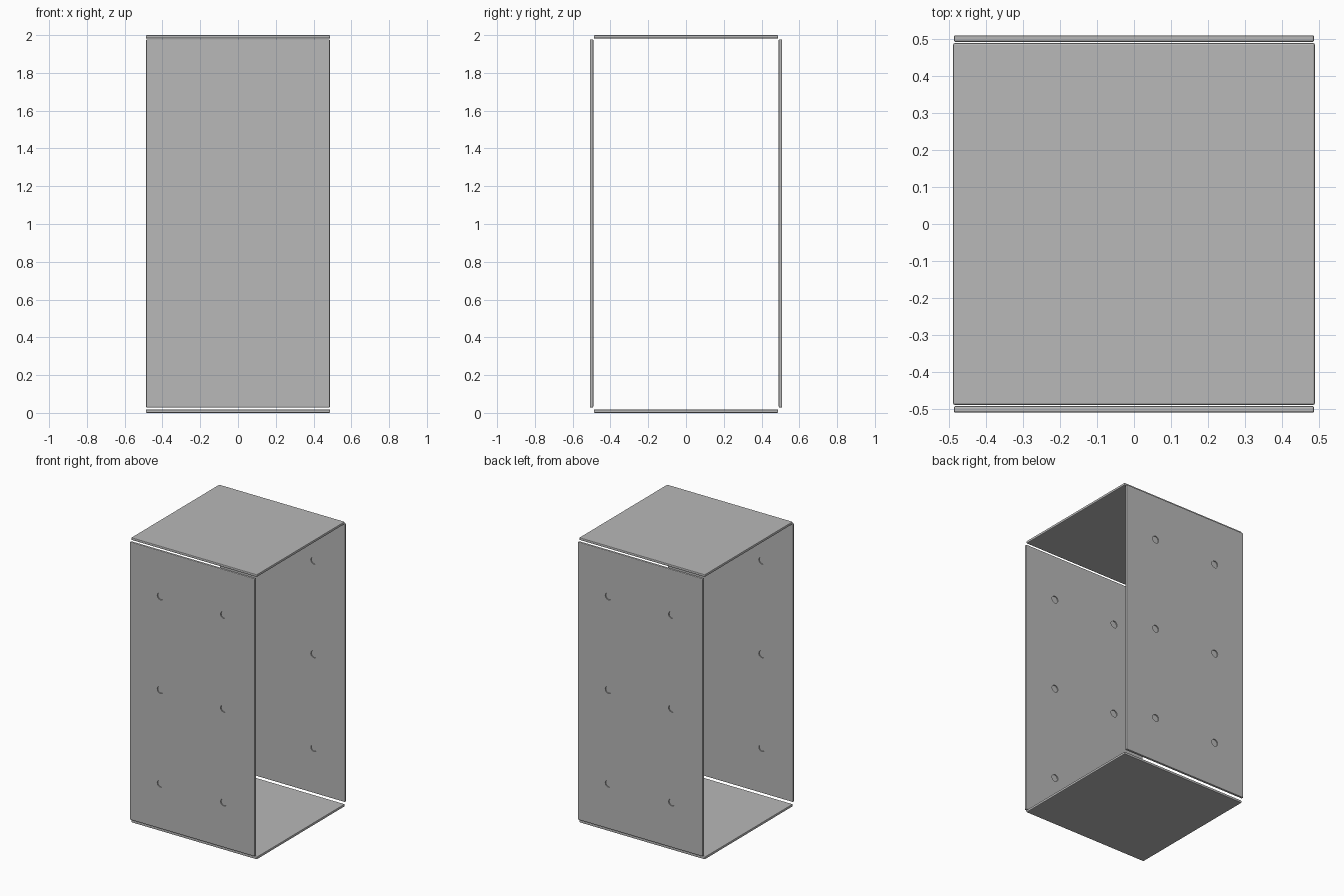
import bpy, bmesh
from mathutils import Matrix, Vector

cube = bpy.data.objects.get("Cube")
if cube:
    bpy.data.objects.remove(cube, do_unlink=True)

THICK = 0.018
BEVEL = 0.005

grey = bpy.data.materials.new("grey_metal")
grey.use_nodes = True
colour = (0.48, 0.48, 0.48, 1)
grey.diffuse_color = colour
grey.node_tree.nodes["Principled BSDF"].inputs["Base Color"].default_value = colour


def make_object(name, bm):
    mesh = bpy.data.meshes.new(name)
    bm.to_mesh(mesh)
    bm.free()
    obj = bpy.data.objects.new(name, mesh)
    bpy.context.collection.objects.link(obj)
    mesh.materials.append(grey)
    return obj


def make_plate(name, centre, size):
    """Thin rectangular sheet with softened edges."""
    bm = bmesh.new()
    bmesh.ops.create_cube(bm, size=1, matrix=Matrix.Translation(centre) @ Matrix.Diagonal((*size, 1)))
    bmesh.ops.bevel(bm, geom=bm.edges[:], offset=BEVEL, segments=2, profile=0.5, affect='EDGES')
    return make_object(name, bm)


def make_cutter(name, y):
    """Shallow round recesses on both faces of a wall."""
    bm = bmesh.new()
    turn = Matrix.Rotation(1.5708, 4, 'X')
    for x in (-0.246, 0.246):
        for z in (0.345, 1.003, 1.66):
            for side in (-1, 1):
                place = Matrix.Translation((x, y + side * THICK / 2, z))
                bmesh.ops.create_cone(bm, cap_ends=True, segments=20, radius1=0.025,
                                      radius2=0.025, depth=0.014, matrix=place @ turn)
    obj = make_object(name, bm)
    obj.hide_render = True
    obj.hide_set(True)
    return obj


# Floor and roof sheets
for name, z in (("bottom_plate", THICK / 2), ("top_plate", 2 - THICK / 2)):
    make_plate(name, Vector((0, 0, z)), (0.976, 0.976, THICK))

# Front and back walls with recessed screw holes
for name, side in (("front_wall", -1), ("back_wall", 1)):
    y = side * (0.509 - THICK / 2)
    wall = make_plate(name, Vector((0, y, 1.003)), (0.972, THICK, 1.95))
    cutter = make_cutter(name + "_hole_cutter", y)
    cut = wall.modifiers.new("screw_holes", 'BOOLEAN')
    cut.operation = 'DIFFERENCE'
    cut.solver = 'EXACT'
    cut.object = cutter
